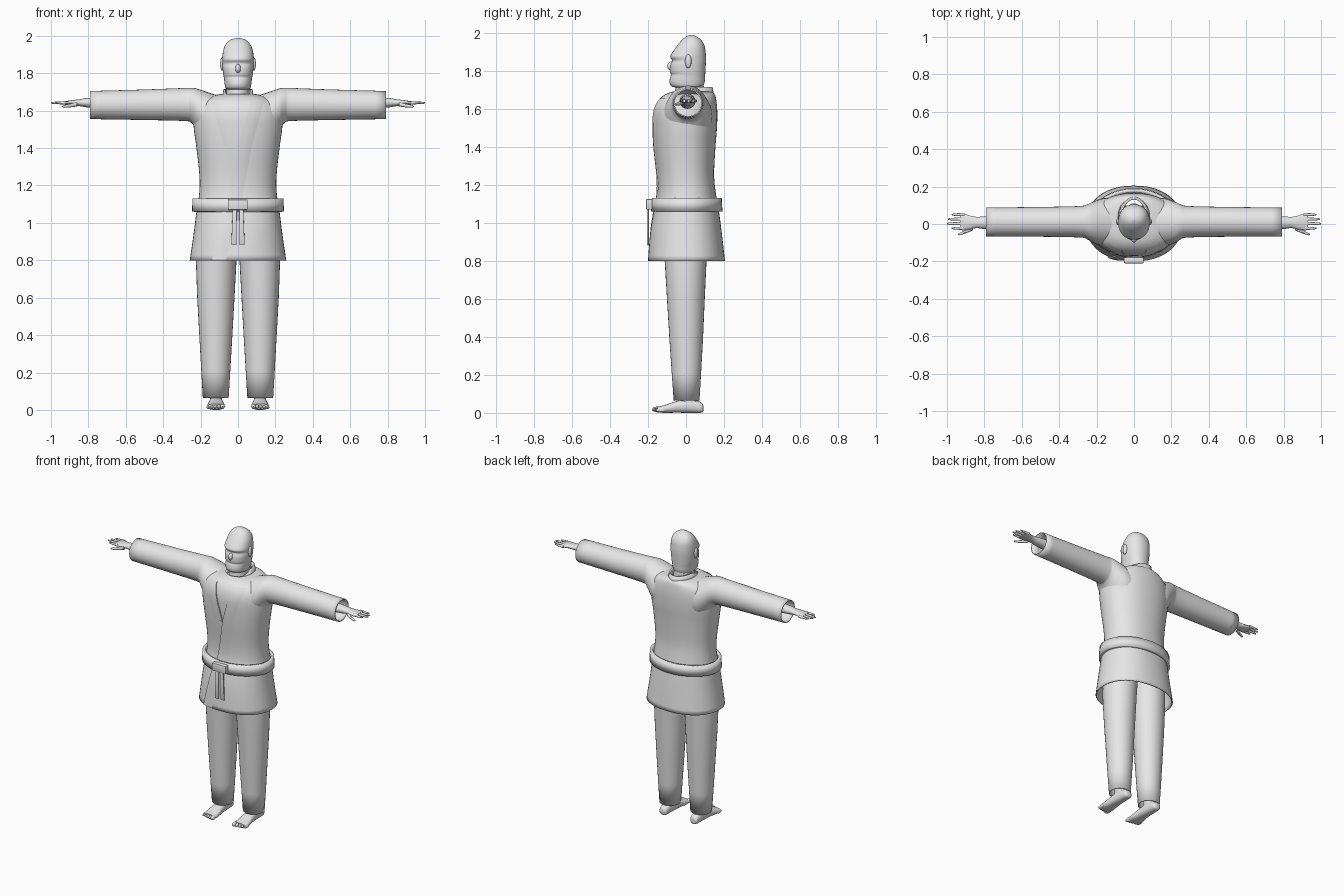
import bpy, bmesh, math
from mathutils import Matrix, Vector

cloth = bpy.data.materials.new("light_grey")
cloth.diffuse_color = (0.8, 0.8, 0.8, 1)


def finish(bm, name, thick=0.0, angle=40):
    bmesh.ops.recalc_face_normals(bm, faces=bm.faces)
    me = bpy.data.meshes.new(name)
    bm.to_mesh(me)
    bm.free()
    ob = bpy.data.objects.new(name, me)
    bpy.context.collection.objects.link(ob)
    me.materials.append(cloth)
    if thick:
        mod = ob.modifiers.new("thickness", 'SOLIDIFY')
        mod.thickness, mod.offset = thick, -1
    bpy.ops.object.select_all(action='DESELECT')
    ob.select_set(True)
    bpy.context.view_layer.objects.active = ob
    bpy.ops.object.shade_smooth_by_angle(angle=math.radians(angle))
    return ob


def resample(rows, n=4):
    """Smooth curve through the rows."""
    out = []
    for i in range(len(rows) - 1):
        a, b, c, d = (rows[max(0, min(len(rows) - 1, i + k))] for k in (-1, 0, 1, 2))
        for s in range(n):
            t = s / n
            out.append([0.5 * (2 * q + (r - p) * t + (2 * p - 5 * q + 4 * r - w) * t * t
                               + (3 * q - p - 3 * r + w) * t ** 3)
                        for p, q, r, w in zip(a, b, c, d)])
    return out + [list(rows[-1])]


def loft(name, axis, rows, seg=32, caps=True, thick=0.0, mirror=1, power=2.0, n=4):
    """Rows: position on axis, then min/max of the two other directions."""
    bm = bmesh.new()
    rings = []
    for t, u0, u1, v0, v1 in resample(rows, n):
        ring = []
        for k in range(seg):
            a = 2 * math.pi * k / seg
            c, s = math.cos(a), math.sin(a)
            u = (u0 + u1) / 2 + (u1 - u0) / 2 * math.copysign(abs(c) ** (2 / power), c)
            v = (v0 + v1) / 2 + (v1 - v0) / 2 * math.copysign(abs(s) ** (2 / power), s)
            p = {'x': (t, u, v), 'y': (u, t, v), 'z': (u, v, t)}[axis]
            ring.append(bm.verts.new((p[0] * mirror, p[1], p[2])))
        rings.append(ring)
    for a, b in zip(rings, rings[1:]):
        for k in range(seg):
            bm.faces.new((a[k], a[(k + 1) % seg], b[(k + 1) % seg], b[k]))
    if caps:
        bm.faces.new(rings[0])
        bm.faces.new(rings[-1])
    return finish(bm, name, thick)


def ball(name, loc, size):
    bm = bmesh.new()
    bmesh.ops.create_uvsphere(bm, u_segments=16, v_segments=10, radius=1,
                              matrix=Matrix.Translation(loc) @ Matrix.Diagonal((*size, 1)))
    return finish(bm, name)


def sym(rows):
    return [(z, -h, h, a, b) for z, h, a, b in rows]


# Jacket body and skirt
jacket = sym([(0.80, 0.258, -0.20, 0.205), (0.95, 0.236, -0.188, 0.188),
              (1.07, 0.221, -0.168, 0.172), (1.15, 0.208, -0.15, 0.158),
              (1.25, 0.206, -0.15, 0.148), (1.40, 0.222, -0.165, 0.155),
              (1.50, 0.236, -0.17, 0.163), (1.58, 0.238, -0.168, 0.165),
              (1.64, 0.215, -0.148, 0.160), (1.675, 0.155, -0.112, 0.152),
              (1.69, 0.085, -0.07, 0.135)])
POW = 2.2
loft("jacket_body", 'z', jacket, 48, False, 0.008, power=POW)
fine = resample(jacket, 6)


def chest_y(x, z):
    """Front surface of the jacket."""
    for a, b in zip(fine, fine[1:]):
        if a[0] <= z <= b[0]:
            t = (z - a[0]) / (b[0] - a[0])
            h, y0, y1 = (a[i] + (b[i] - a[i]) * t for i in (2, 3, 4))
            k = max(0, 1 - abs(x / h) ** POW) ** (1 / POW)
            return (y0 + y1) / 2 - (y1 - y0) / 2 * k
    return -0.2


# Overlapping front panels, raised along their edge
def panel(name, path, side):
    bm = bmesh.new()
    cols = []
    pts = [Vector(p) for p in path]
    line = [a.lerp(b, k / 12) for a, b in zip(pts, pts[1:]) for k in range(12)] + [pts[-1]]
    for x, z in line:
        cols.append([bm.verts.new((x + side * w, chest_y(x + side * w, z) - o, z))
                     for w, o in ((0, -0.003), (0, 0.007), (0.03, 0.006), (0.06, 0.003), (0.09, -0.003))])
    for a, b in zip(cols, cols[1:]):
        for k in range(4):
            bm.faces.new((a[k], a[k + 1], b[k + 1], b[k]))
    ob = finish(bm, name)
    if sum((p.normal.y for p in ob.data.polygons)) > 0:
        ob.data.flip_normals()


panel("under_lapel", [(-0.068, 1.655), (0, 1.41)], -1)
panel("over_lapel", [(0.068, 1.655), (0, 1.41), (-0.055, 1.12)], 1)
panel("skirt_wrap", [(-0.08, 1.07), (-0.14, 0.801)], 1)

# Collar band open at the front
bm = bmesh.new()
prev = None
for k in range(33):
    a = math.radians(-62 + 304 * k / 32)
    back = (math.sin(a) + 1) / 2
    x, y = 0.078 * math.cos(a), 0.02 + (0.12 if math.sin(a) > 0 else 0.13) * math.sin(a)
    top = 1.665 + 0.05 * min(1, back * 1.8)
    cur = [bm.verts.new((x * 1.12, y * 1.06, top - 0.055)), bm.verts.new((x, y, top))]
    if prev:
        bm.faces.new((prev[0], cur[0], cur[1], prev[1]))
    prev = cur
finish(bm, "collar", 0.01)

# Belt, knot and hanging ends
loft("belt", 'z', sym([(1.06, 0.246, -0.185, 0.192), (1.13, 0.243, -0.18, 0.188)]),
     48, False, 0.02, n=1)


def block(name, corners, y0, y1, bevel):
    """Flat outline in x and z, extruded in y."""
    bm = bmesh.new()
    f = bm.faces.new([bm.verts.new((x, y0, z)) for x, z in corners])
    r = bmesh.ops.extrude_face_region(bm, geom=[f])
    bmesh.ops.translate(bm, vec=(0, y1 - y0, 0),
                        verts=[v for v in r["geom"] if isinstance(v, bmesh.types.BMVert)])
    bmesh.ops.bevel(bm, geom=bm.edges[:], offset=bevel, segments=2, affect='EDGES', profile=0.5)
    finish(bm, name)


block("belt_knot", [(-0.054, 1.07), (0.052, 1.07), (0.052, 1.125), (-0.054, 1.125)], -0.21, -0.178, 0.005)
for s in (-1, 1):
    block("belt_end", [(s * 0.008, 0.882), (s * 0.036, 0.882), (s * 0.028, 1.08), (s * 0.006, 1.08)],
          -0.205, -0.196, 0.002)

# Neck and head
loft("neck", 'z', sym([(1.60, 0.068, -0.085, 0.11), (1.65, 0.064, -0.065, 0.10), (1.76, 0.06, -0.05, 0.09)]))
loft("head", 'z', sym([
    (1.712, 0.052, -0.055, 0.075), (1.720, 0.066, -0.078, 0.09), (1.74, 0.071, -0.087, 0.098),
    (1.765, 0.074, -0.084, 0.10), (1.78, 0.076, -0.079, 0.101), (1.795, 0.079, -0.084, 0.102),
    (1.83, 0.083, -0.082, 0.104), (1.853, 0.083, -0.073, 0.105), (1.872, 0.085, -0.083, 0.105),
    (1.89, 0.084, -0.076, 0.104), (1.93, 0.077, -0.048, 0.098), (1.96, 0.062, -0.024, 0.082),
    (1.98, 0.038, 0.0, 0.058), (1.989, 0.006, 0.02, 0.034)]), power=2.2)
ball("nose", (0, -0.078, 1.825), (0.015, 0.021, 0.024))

for m in (-1, 1):
    ball("ear", (m * 0.084, 0.012, 1.85), (0.012, 0.017, 0.036))
    # Sleeve with open cuff
    loft("sleeve", 'x', [(0.79, -0.067, 0.088, 1.555, 1.705), (0.5, -0.068, 0.091, 1.55, 1.713),
                         (0.29, -0.072, 0.096, 1.545, 1.721), (0.25, -0.082, 0.105, 1.535, 1.722),
                         (0.22, -0.10, 0.118, 1.495, 1.718), (0.16, -0.12, 0.138, 1.43, 1.698),
                         (0.08, -0.115, 0.135, 1.43, 1.672)], 32, False, 0.007, m)
    # Arm and palm
    loft("forearm_and_palm", 'x', [(0.55, -0.035, 0.05, 1.60, 1.68), (0.78, -0.028, 0.042, 1.615, 1.67),
                                   (0.84, -0.022, 0.038, 1.623, 1.662), (0.88, -0.03, 0.046, 1.627, 1.657),
                                   (0.915, -0.034, 0.058, 1.63, 1.652), (0.93, -0.03, 0.057, 1.633, 1.65)],
         16, mirror=m)
    # Fingers and thumb
    for y, tip in ((0.05, 0.975), (0.026, 0.995), (0.002, 1.0), (-0.023, 0.975)):
        loft("finger", 'x', [(0.905, y - 0.009, y + 0.009, 1.632, 1.65),
                             (tip - 0.02, y - 0.007, y + 0.007, 1.635, 1.648),
                             (tip, y - 0.003, y + 0.003, 1.638, 1.645)], 10, mirror=m, n=2)
    loft("thumb", 'x', [(0.86, -0.034, -0.006, 1.622, 1.645), (0.90, -0.05, -0.032, 1.617, 1.636),
                        (0.93, -0.06, -0.046, 1.617, 1.63), (0.94, -0.058, -0.052, 1.62, 1.626)],
         10, mirror=m)
    # Trouser leg
    loft("trouser_leg", 'z', [(0.065, 0.05, 0.188, -0.065, 0.071), (0.4, 0.03, 0.207, -0.088, 0.09),
                              (0.8, 0.008, 0.225, -0.112, 0.108), (1.0, 0.0, 0.205, -0.125, 0.125)],
         32, False, 0.006, m, n=2)
    # Ankle, foot and toes
    loft("ankle", 'z', [(0.02, 0.085, 0.15, -0.035, 0.08), (0.07, 0.085, 0.15, -0.04, 0.065),
                        (0.2, 0.085, 0.15, -0.035, 0.045)], 16, mirror=m)
    loft("foot", 'y', [(0.092, 0.105, 0.13, 0.012, 0.035), (0.08, 0.09, 0.146, 0.001, 0.055),
                       (0.02, 0.083, 0.152, 0.0, 0.075), (-0.05, 0.078, 0.157, 0.001, 0.062),
                       (-0.11, 0.071, 0.165, 0.0, 0.042), (-0.15, 0.072, 0.165, 0.003, 0.032)],
         20, mirror=m, power=2.4)
    for k, r in enumerate((0.0125, 0.0105, 0.01, 0.0095, 0.009)):
        ball("toe", (m * (0.083 + 0.019 * k), -0.153 + 0.005 * k, 0.004 + r * 1.2), (r, 0.027, r * 1.1))
